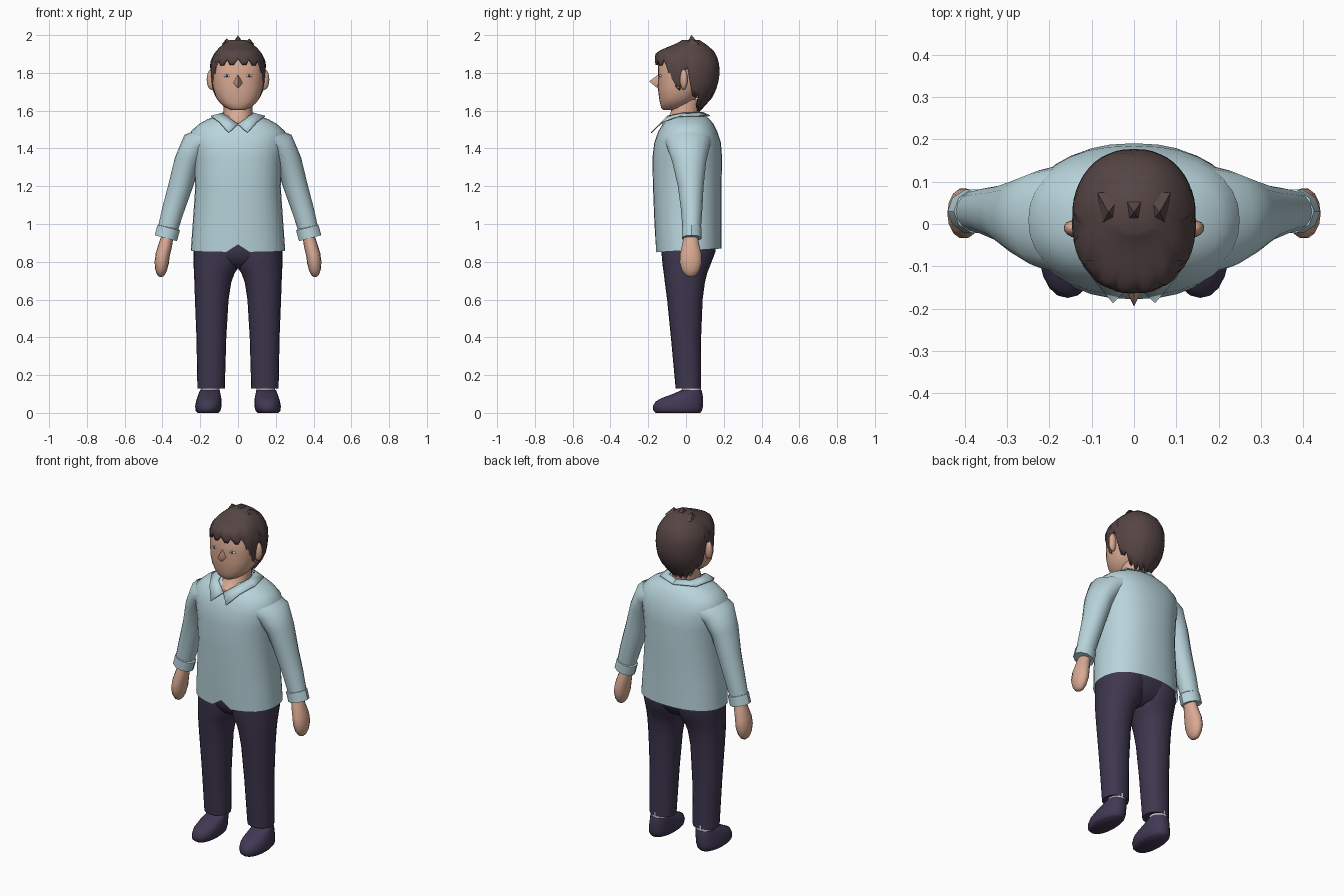
import bpy, bmesh, math
from mathutils import Vector, Matrix

if "Cube" in bpy.data.objects:
    bpy.data.objects.remove(bpy.data.objects["Cube"])


def material(name, r, g, b):
    m = bpy.data.materials.new(name)
    m.diffuse_color = (r, g, b, 1)
    m.use_nodes = True
    m.node_tree.nodes["Principled BSDF"].inputs["Base Color"].default_value = m.diffuse_color
    return m


SKIN = material("skin", .70, .40, .29)
HAIR = material("brown hair", .092, .060, .058)
SHIRT = material("pale blue shirt", .48, .66, .71)
PANTS = material("dark trousers", .049, .038, .078)
SHOE = material("dark shoe", .052, .040, .088)
SOCK = material("light sock", .68, .67, .74)
WHITE = material("eye white", .60, .62, .68)
IRIS = material("blue iris", .04, .08, .17)


def finish(name, bm, mat, angle=40):
    bmesh.ops.recalc_face_normals(bm, faces=bm.faces)
    me = bpy.data.meshes.new(name)
    bm.to_mesh(me)
    bm.free()
    me.materials.append(mat)
    me.shade_smooth()
    me.set_sharp_from_angle(angle=math.radians(angle))
    ob = bpy.data.objects.new(name, me)
    bpy.context.collection.objects.link(ob)
    return ob


def loft(name, rings, mat, caps=(True, True), angle=40):
    """Skin a stack of closed rings that have the same point count."""
    bm = bmesh.new()
    vs = [[bm.verts.new(p) for p in r] for r in rings]
    n = len(rings[0])
    for a, b in zip(vs, vs[1:]):
        for i in range(n):
            j = (i + 1) % n
            bm.faces.new((a[i], a[j], b[j], b[i]))
    if caps[0]:
        bm.faces.new(vs[0])
    if caps[1]:
        bm.faces.new(vs[-1])
    return finish(name, bm, mat, angle)


def oval(a, w, yf, yb, p=2.3):
    """Superellipse point; angle 0 is the front."""
    s, c = math.sin(a), math.cos(a)
    f = lambda v: math.copysign(abs(v) ** (2 / p), v)
    return w * f(s), (yf + yb) / 2 - (yb - yf) / 2 * f(c)


def stack(rows, n, p=2.3, cx=lambda z: 0):
    """Level rings from (z, half width, front y, back y) rows."""
    out = []
    for z, w, yf, yb in rows:
        pts = [oval(2 * math.pi * i / n, w, yf, yb, p) for i in range(n)]
        out.append([Vector((x + cx(z), y, z)) for x, y in pts])
    return out


def tube(rows, n, s):
    """Rings across a path of (x, y, z, radius in the front plane, radius in y)."""
    cs = [Vector(r[:3]) for r in rows]
    out = []
    for k, r in enumerate(rows):
        t = (cs[min(k + 1, len(cs) - 1)] - cs[max(k - 1, 0)]).normalized()
        u = Vector((-t.z, 0, t.x))
        ring = []
        for i in range(n):
            a = 2 * math.pi * i / n
            p = cs[k] + u * r[3] * math.cos(a) + Vector((0, r[4] * math.sin(a), 0))
            ring.append(Vector((p.x * s, p.y, p.z)))
        out.append(ring)
    return out


def ball(name, loc, size, mat, rz=0):
    bm = bmesh.new()
    m = Matrix.Translation(loc) @ Matrix.Rotation(rz, 4, 'Z') @ Matrix.Diagonal((*size, 1))
    bmesh.ops.create_uvsphere(bm, u_segments=12, v_segments=8, radius=1, matrix=m)
    return finish(name, bm, mat)


def lerp(table, v):
    """Interpolate rows keyed by their first value."""
    v = min(max(v, table[0][0]), table[-1][0])
    for a, b in zip(table, table[1:]):
        if v <= b[0]:
            t = (v - a[0]) / (b[0] - a[0])
            return [p + (q - p) * t for p, q in zip(a[1:], b[1:])]


# Shirt body, with a raised back hem and a small notch in the front hem
body = stack([(.85, .25, -.16, .187), (1.0, .24, -.167, .187), (1.2, .226, -.175, .188),
              (1.35, .236, -.178, .191), (1.43, .252, -.168, .185), (1.49, .25, -.147, .165),
              (1.53, .205, -.122, .145), (1.555, .16, -.10, .125), (1.575, .10, -.075, .10)], 32)
for i, p in enumerate(body[0]):
    p.z += .01 * (1 - math.cos(2 * math.pi * i / 32))
body[0][0].z = .89
loft("shirt_body", body, SHIRT, (False, True), 50)

# Trouser seat
loft("trouser_seat", stack([(.765, .03, -.06, .06), (.79, .12, -.10, .11), (.83, .20, -.125, .14),
                            (.87, .232, -.13, .155), (.95, .228, -.13, .155)], 24), PANTS)

for s, side in ((1, "left"), (-1, "right")):
    # Sleeve, turned cuff and hand
    loft(side + "_sleeve", tube([(.15, .01, 1.45, .07, .135), (.225, .012, 1.415, .082, .115),
                                 (.268, .017, 1.33, .07, .09), (.305, .025, 1.2, .064, .068),
                                 (.345, .03, 1.07, .058, .056), (.378, .03, .95, .052, .047)], 16, s),
         SHIRT, angle=60)
    loft(side + "_cuff", tube([(.366, .03, .985, .05, .045), (.367, .03, .98, .061, .054),
                               (.382, .03, .925, .061, .054), (.381, .03, .928, .045, .04)], 10, s), SHIRT)
    loft(side + "_hand", tube([(.37, .025, .95, .03, .035), (.384, .025, .89, .036, .046),
                               (.398, .025, .84, .038, .058), (.404, .025, .795, .038, .06),
                               (.407, .025, .755, .031, .048), (.408, .025, .73, .02, .03),
                               (.408, .025, .72, .008, .012)], 14, s), SKIN, angle=60)

    # Trouser leg from (z, inner x, outer x, front y, back y)
    legs = [(.13, .07, .215, -.055, .08), (.4, .062, .22, -.08, .08), (.6, .05, .228, -.10, .088),
            (.69, .036, .231, -.112, .10), (.74, .018, .233, -.118, .112), (.78, -.01, .235, -.124, .128),
            (.85, -.02, .235, -.13, .155), (.93, -.02, .23, -.13, .155)]
    mid = {r[0]: s * (r[1] + r[2]) / 2 for r in legs}
    loft(side + "_trouser_leg", stack([(z, (b - a) / 2, f, k) for z, a, b, f, k in legs], 20, 2.2,
                                      lambda z: mid[z]), PANTS)

    # Sock and shoe
    loft(side + "_sock", stack([(.09, .05, -.022, .08), (.15, .05, -.022, .08)], 16, 2,
                               lambda z: s * .147), SOCK)
    loft(side + "_shoe", stack([(0, .055, -.16, .075), (.012, .066, -.173, .085), (.035, .07, -.175, .09),
                                (.06, .068, -.162, .09), (.08, .064, -.125, .09), (.10, .058, -.07, .088),
                                (.12, .052, -.025, .082)], 20, 2.2,
                               lambda z: s * (.16 - z * .09)), SHOE, angle=60)

    # Ear and eye
    ball(side + "_ear", (s * .141, -.012, 1.765), (.026, .02, .055), SKIN, s * .3)
    ball(side + "_eye_white", (s * .06, -.134, 1.785), (.02, .008, .009), WHITE, s * .28)
    ball(side + "_iris", (s * .059, -.138, 1.785), (.008, .007, .008), IRIS, s * .28)

    # Collar flap, as a strip from the front point round to the back
    inner = [(0, -.138, 1.528), (.06, -.098, 1.57), (.085, -.02, 1.586), (.07, .06, 1.59), (0, .09, 1.59)]
    outer = [(.05, -.185, 1.483), (.10, -.125, 1.54), (.143, -.04, 1.57), (.12, .075, 1.573), (0, .125, 1.573)]
    bm = bmesh.new()
    va, vb = [[bm.verts.new((x * s, y, z)) for x, y, z in row] for row in (inner, outer)]
    for i in range(4):
        bm.faces.new((va[i], va[i + 1], vb[i + 1], vb[i]))
    collar = finish(side + "_collar", bm, SHIRT)
    mod = collar.modifiers.new("thickness", 'SOLIDIFY')
    mod.thickness = .006
    mod.offset = 0

# Neck, opening in the collar
loft("neck", stack([(1.52, .06, -.128, .05), (1.54, .068, -.126, .06), (1.56, .075, -.105, .07),
                    (1.585, .076, -.082, .075), (1.66, .075, -.07, .075)], 20, 2), SKIN)

# Head
loft("head", stack([(1.603, .035, -.12, -.04), (1.615, .065, -.131, -.01), (1.64, .095, -.138, .03),
                    (1.67, .117, -.143, .06), (1.72, .132, -.149, .09), (1.78, .138, -.147, .10),
                    (1.85, .137, -.148, .11), (1.91, .11, -.12, .10), (1.94, .06, -.07, .06)], 28), SKIN, angle=60)

# Nose
bm = bmesh.new()
base = [bm.verts.new(p) for p in ((0, -.135, 1.80), (.03, -.135, 1.745), (0, -.14, 1.71), (-.03, -.135, 1.745))]
tip = bm.verts.new((0, -.195, 1.755))
for i in range(4):
    bm.faces.new((base[i], base[(i + 1) % 4], tip))
bm.faces.new(base)
finish("nose", bm, SKIN, 70)

# Hair cap: every column runs from the crown down to a ragged hairline
SHAPE = [(1.59, .07, -.06, .07), (1.62, .088, -.08, .092), (1.67, .118, -.11, .14), (1.72, .14, -.145, .163),
         (1.78, .147, -.155, .178), (1.86, .147, -.165, .175), (1.905, .124, -.162, .155),
         (1.93, .104, -.115, .138), (1.955, .075, -.05, .10), (1.975, .04, -.02, .07)]
LINE = [(0, 1.855), (45, 1.85), (53, 1.835), (60, 1.73), (70, 1.70), (76, 1.72), (82, 1.81), (91, 1.81),
        (97, 1.69), (112, 1.67), (120, 1.64), (135, 1.61), (180, 1.605)]
N, K = 48, 9
rings = [[] for _ in range(K + 1)]
for i in range(N):
    a = 2 * math.pi * i / N
    deg = math.degrees(min(a, 2 * math.pi - a))
    low = lerp(LINE, deg)[0] + (.018 if i % 3 == 0 else -.012)
    for k in range(K + 1):
        z = 1.975 + (low - 1.975) * (k / K) ** 1.2
        x, y = oval(a, *lerp(SHAPE, z), 2.2)
        rings[k].append(Vector((x, y, z)))
hair = loft("hair", rings, HAIR, (True, False), 50)
mod = hair.modifiers.new("thickness", 'SOLIDIFY')
mod.thickness = .01
mod.offset = -1

# Tufts on the crown
for i, (x, z) in enumerate(((-.055, 1.982), (0, 2.0), (.055, 1.982))):
    bm = bmesh.new()
    foot = [bm.verts.new(p) for p in ((x - .032, .075, 1.95), (x + .032, .075, 1.95), (x + .02, .0, 1.95),
                                      (x - .02, .0, 1.95))]
    top = bm.verts.new((x * 1.1, .028, z))
    for j in range(4):
        bm.faces.new((foot[j], foot[(j + 1) % 4], top))
    bm.faces.new(foot)
    finish(f"hair_tuft_{i + 1}", bm, HAIR, 20)
